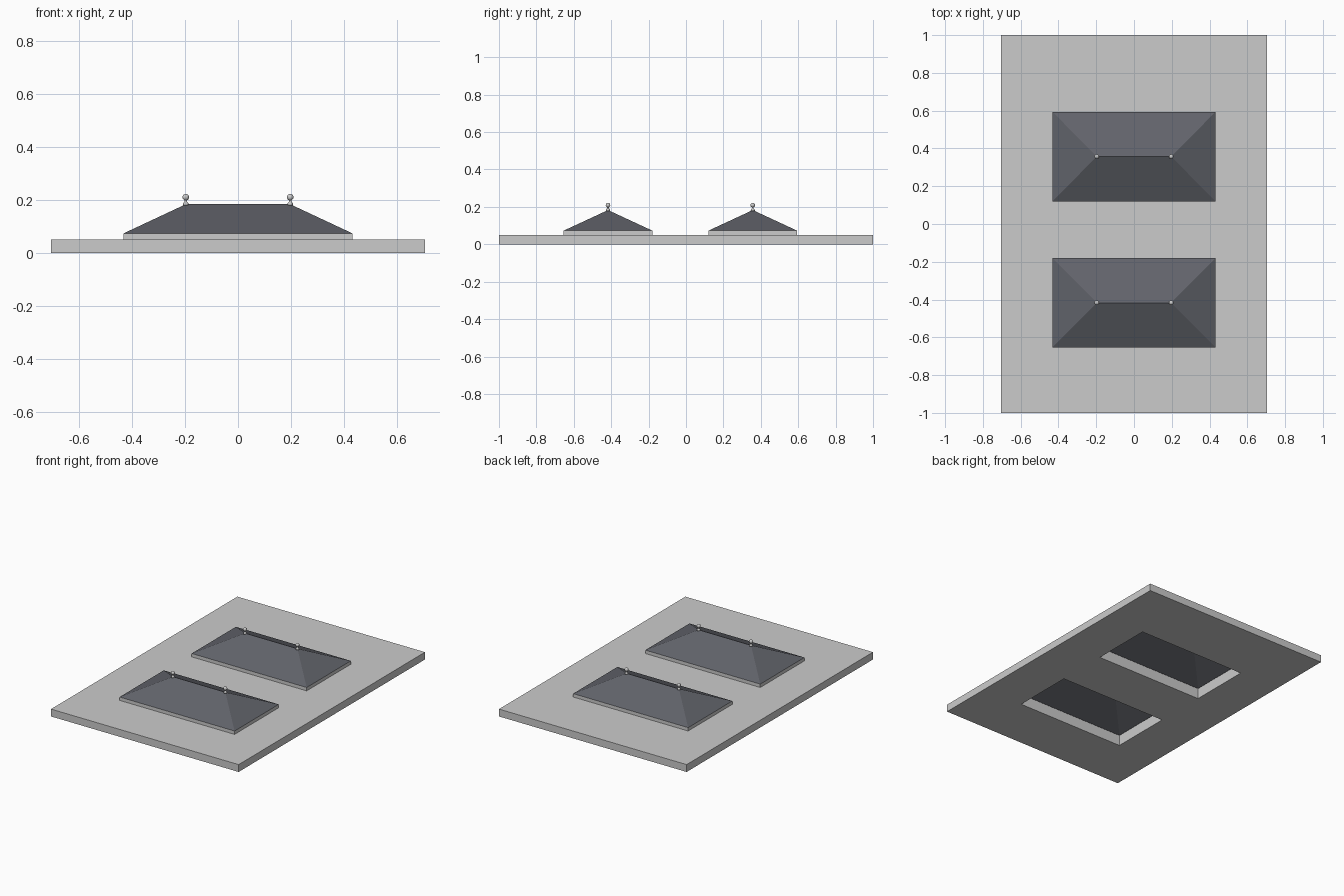
import bpy, bmesh, math
from mathutils import Vector

if "Cube" in bpy.data.objects:
    bpy.data.objects.remove(bpy.data.objects["Cube"])

HX, HY = 0.432, 0.237        # half size of a lantern kerb
WALL = 0.027                 # kerb wall thickness
DECK, EAVE, RIDGE = 0.05, 0.073, 0.183
RIDGE_X = 0.197
CENTRES = (-0.417, 0.357)    # y position of the two lanterns

glazing = bpy.data.materials.new("dark_glazing")
glazing.diffuse_color = (0.12, 0.125, 0.145, 1)
glazing.use_nodes = True
glazing.node_tree.nodes["Principled BSDF"].inputs["Base Color"].default_value = glazing.diffuse_color


def finish(name, bm, mat=None):
    bmesh.ops.recalc_face_normals(bm, faces=bm.faces)
    me = bpy.data.meshes.new(name)
    bm.to_mesh(me)
    bm.free()
    ob = bpy.data.objects.new(name, me)
    bpy.context.collection.objects.link(ob)
    if mat:
        me.materials.append(mat)
    return ob


def plate(name, xs, ys, holes, z0, z1):
    """Flat plate on a coarse grid with some cells left open."""
    bm = bmesh.new()
    v = [[bm.verts.new((x, y, z0)) for y in ys] for x in xs]
    for i in range(len(xs) - 1):
        for j in range(len(ys) - 1):
            if (i, j) not in holes:
                bm.faces.new((v[i][j], v[i + 1][j], v[i + 1][j + 1], v[i][j + 1]))
    for p in [p for p in bm.verts if not p.link_faces]:
        bm.verts.remove(p)
    ext = bmesh.ops.extrude_face_region(bm, geom=bm.faces[:], use_keep_orig=True)
    top = [g for g in ext["geom"] if isinstance(g, bmesh.types.BMVert)]
    bmesh.ops.translate(bm, verts=top, vec=(0, 0, z1 - z0))
    return finish(name, bm)


def hip_roof(name, cy):
    """Hollow hipped roof, open underneath."""
    bm = bmesh.new()
    a, b, c, d = [bm.verts.new((sx * HX, cy + sy * HY, EAVE))
                  for sx, sy in ((-1, -1), (1, -1), (1, 1), (-1, 1))]
    l, r = [bm.verts.new((s * RIDGE_X, cy, RIDGE)) for s in (-1, 1)]
    for f in ((a, b, r, l), (b, c, r), (c, d, l, r), (d, a, l)):
        bm.faces.new(f)
    ob = finish(name, bm, glazing)
    # make sure the skin faces outward before thickening inward
    if ob.data.polygons[0].normal.z < 0:
        ob.data.flip_normals()
    mod = ob.modifiers.new("thickness", "SOLIDIFY")
    mod.thickness = 0.004
    mod.offset = -1
    return ob


def finial(name, x, y):
    """Small turned ball on a flared foot."""
    prof = [(0, -0.004), (0.011, -0.004), (0.010, 0.004), (0.005, 0.009), (0.004, 0.015)]
    prof += [(0.0125 * math.sin(t), 0.0265 - 0.0125 * math.cos(t))
             for t in [math.radians(30 * k) for k in range(1, 7)]]
    bm = bmesh.new()
    vs = [bm.verts.new((x + px, y, RIDGE + pz)) for px, pz in prof]
    es = [bm.edges.new(p) for p in zip(vs, vs[1:])]
    bmesh.ops.spin(bm, geom=vs + es, cent=(x, y, 0), axis=(0, 0, 1),
                   angle=math.tau, steps=16)
    bmesh.ops.remove_doubles(bm, verts=bm.verts, dist=0.0003)
    ob = finish(name, bm)
    for p in ob.data.polygons:
        p.use_smooth = True
    return ob


# roof deck with two openings
ix, iy = HX - WALL, HY - WALL
ys = [-1] + [c + s * iy for c in CENTRES for s in (-1, 1)] + [1]
plate("roof_deck", [-0.705, -ix, ix, 0.705], ys, {(1, 1), (1, 3)}, 0, DECK)

# kerb, glazed roof and finials for each lantern
for n, cy in zip(("front", "back"), CENTRES):
    plate(n + "_kerb", [-HX, -ix, ix, HX], [cy - HY, cy - iy, cy + iy, cy + HY],
          {(1, 1)}, DECK, EAVE)
    hip_roof(n + "_lantern_roof", cy)
    for side, s in (("left", -1), ("right", 1)):
        finial(f"{n}_{side}_finial", s * RIDGE_X, cy)
